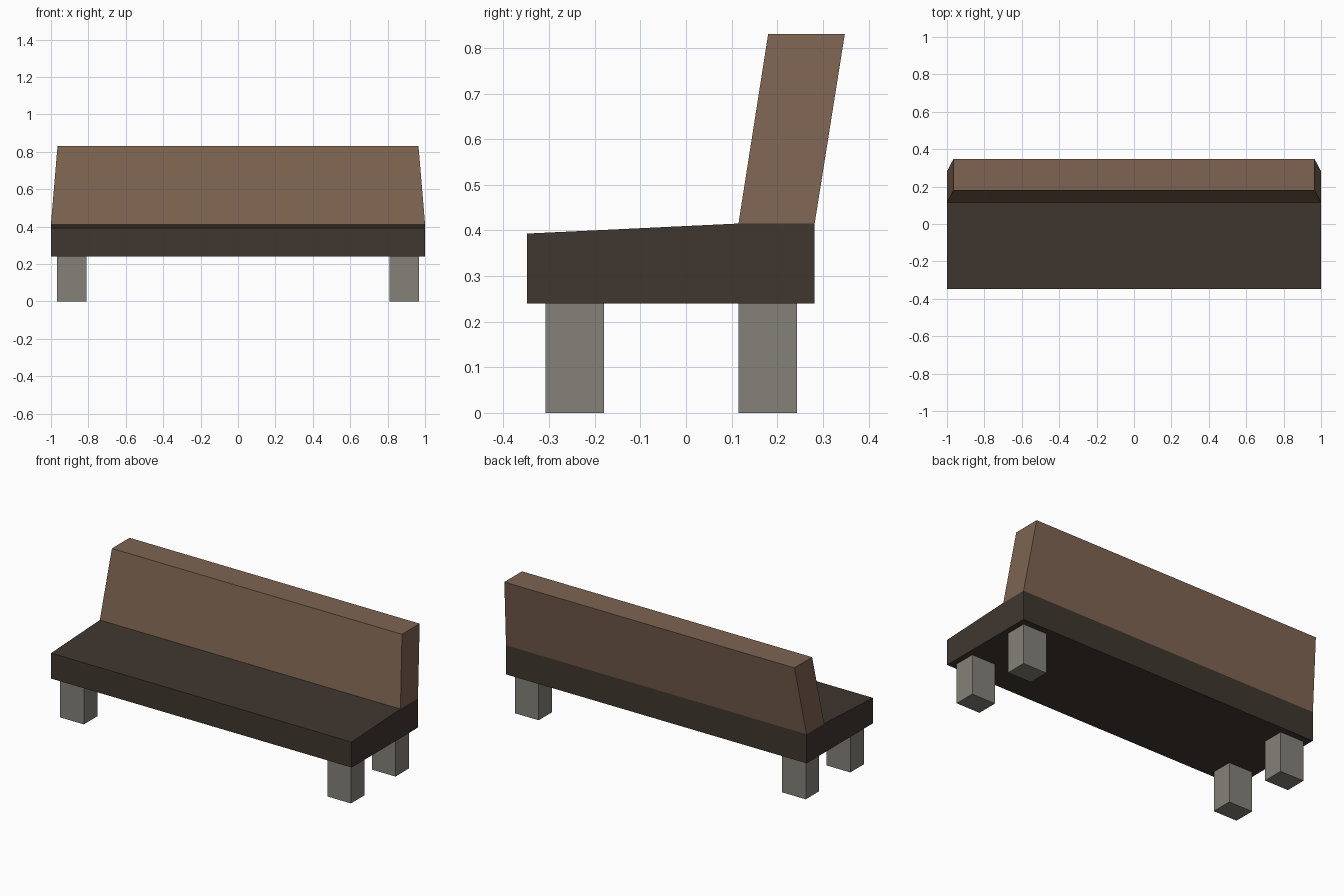
import bpy
import bmesh

if "Cube" in bpy.data.objects:
    bpy.data.objects.remove(bpy.data.objects["Cube"])


def material(name, rgb):
    m = bpy.data.materials.new(name)
    m.diffuse_color = (*rgb, 1.0)
    m.use_nodes = True
    m.node_tree.nodes["Principled BSDF"].inputs["Base Color"].default_value = m.diffuse_color
    return m


BROWN = material("brown backrest", (0.205, 0.127, 0.084))
DARK = material("dark brown seat", (0.051, 0.038, 0.029))
GREY = material("grey legs", (0.231, 0.220, 0.188))


def extrude_profile(name, profile, half_width, mat):
    """Closed (y, z) side profile swept along x; half_width(z) gives the taper."""
    bm = bmesh.new()
    left = [bm.verts.new((-half_width(z), y, z)) for y, z in profile]
    right = [bm.verts.new((half_width(z), y, z)) for y, z in profile]
    bm.faces.new(left)
    bm.faces.new(right[::-1])
    n = len(profile)
    for i in range(n):
        j = (i + 1) % n
        bm.faces.new((left[i], right[i], right[j], left[j]))
    bmesh.ops.recalc_face_normals(bm, faces=bm.faces[:])
    return finish(name, bm, mat)


def box(name, lo, hi, mat):
    bm = bmesh.new()
    bmesh.ops.create_cube(bm, size=1.0)
    for v in bm.verts:
        v.co = [(a + b) / 2 + c * (b - a) for a, b, c in zip(lo, hi, v.co)]
    return finish(name, bm, mat)


def finish(name, bm, mat):
    mesh = bpy.data.meshes.new(name)
    bm.to_mesh(mesh)
    bm.free()
    mesh.materials.append(mat)
    obj = bpy.data.objects.new(name, mesh)
    bpy.context.collection.objects.link(obj)
    return obj


# Seat: thick slab, top rising gently to the backrest, flat beneath it
extrude_profile("seat",
                [(-0.348, 0.24), (0.282, 0.24), (0.282, 0.415),
                 (0.115, 0.415), (-0.348, 0.393)],
                lambda z: 1.0, DARK)

# Backrest: leans back and narrows towards the top
extrude_profile("backrest",
                [(0.115, 0.415), (0.282, 0.415), (0.348, 0.83), (0.18, 0.83)],
                lambda z: 1.0 - 0.035 * (z - 0.415) / 0.415, BROWN)

# Four block legs
for row, y0, y1 in (("front", -0.308, -0.18), ("back", 0.115, 0.243)):
    for side, x0, x1 in (("left", -0.967, -0.81), ("right", 0.81, 0.967)):
        box(f"{row}_{side}_leg", (x0, y0, 0.0), (x1, y1, 0.24), GREY)
